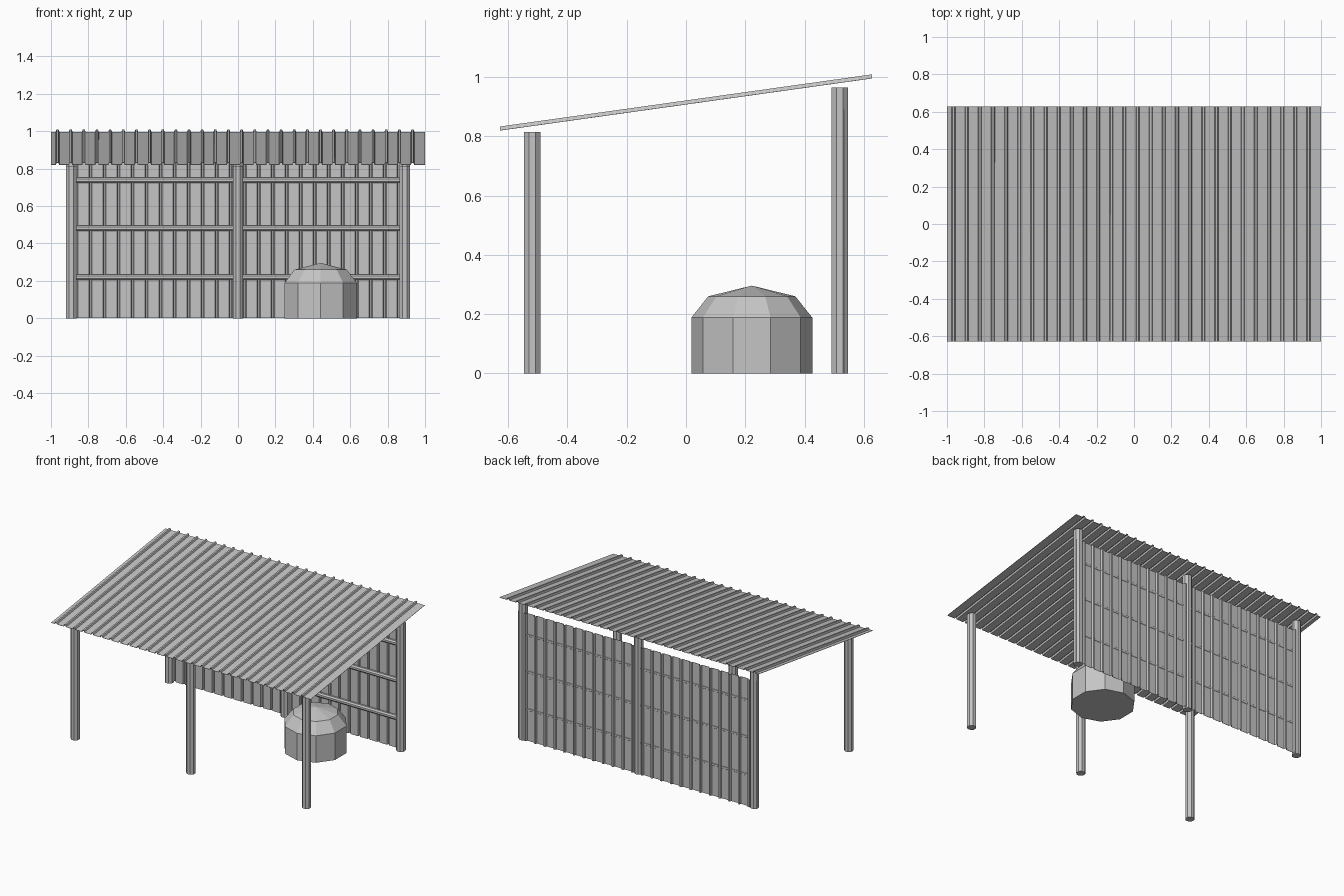
import bpy
import bmesh
import math
from mathutils import Matrix

cube = bpy.data.objects.get("Cube")
if cube:
    bpy.data.objects.remove(cube, do_unlink=True)

GREY = (0.56, 0.56, 0.56, 1)
grey = bpy.data.materials.new("plain grey")
grey.use_nodes = True
grey.diffuse_color = GREY
grey.node_tree.nodes["Principled BSDF"].inputs["Base Color"].default_value = GREY


def finish(name, bm):
    bmesh.ops.recalc_face_normals(bm, faces=bm.faces)
    mesh = bpy.data.meshes.new(name)
    bm.to_mesh(mesh)
    bm.free()
    mesh.materials.append(grey)
    obj = bpy.data.objects.new(name, mesh)
    bpy.context.collection.objects.link(obj)
    return obj


def rod(name, radius, length, matrix, sides=8):
    """Faceted cylinder centred on the matrix, flat sides facing the axes."""
    bm = bmesh.new()
    spin = Matrix.Rotation(math.pi / sides, 4, 'Z')
    bmesh.ops.create_cone(bm, cap_ends=True, segments=sides, radius1=radius,
                          radius2=radius, depth=length, matrix=matrix @ spin)
    return finish(name, bm)


def ribbed_sheet(name, x0, x1, first, pitch, height, start, end, out):
    """Sheet with raised ribs; start and end are (y, z), out is the rib direction."""
    line = [(x0, 0)]
    x = first
    while x + 0.01 < x1:
        line += [(x - 0.009, 0), (x - 0.005, height), (x + 0.005, height), (x + 0.009, 0)]
        x += pitch
    line.append((x1, 0))
    bm = bmesh.new()
    rows = [[bm.verts.new((px, y + out[0] * h, z + out[1] * h)) for px, h in line]
            for y, z in (start, end)]
    for i in range(len(line) - 1):
        bm.faces.new((rows[0][i], rows[0][i + 1], rows[1][i + 1], rows[1][i]))
    obj = finish(name, bm)
    thick = obj.modifiers.new("thickness", 'SOLIDIFY')
    thick.thickness = 0.002
    thick.offset = 0
    return obj


# Posts: a short front row and a tall back row
POST_Y = 0.519
for row, y, top in (("front", -POST_Y, 0.815), ("back", POST_Y, 0.965)):
    for side, x in (("right", -0.892), ("middle", 0), ("left", 0.892)):
        rod(f"{row}_{side}_post", 0.03, top, Matrix.Translation((x, y, top / 2)))

# Horizontal rails of the back wall
for name, z in (("lower", 0.22), ("middle", 0.482), ("upper", 0.738)):
    place = Matrix.Translation((0, POST_Y, z)) @ Matrix.Rotation(math.pi / 2, 4, 'Y')
    rod(f"{name}_rail", 0.0165, 1.78, place)

# Sloping roof and upright back wall
ribbed_sheet("roof", -1, 1, -0.965, 0.0703, 0.012,
             (-0.628, 0.82), (0.628, 0.996), (0, 1))
ribbed_sheet("back_wall", -0.92, 0.92, -0.863, 0.0749, 0.013,
             (0.532, 0.002), (0.532, 0.89), (1, 0))

# Ten-sided barrel with a shouldered, pointed top
bm = bmesh.new()
SIDES = 10
rings = []
for radius, z in ((0.204, 0), (0.204, 0.188), (0.147, 0.26)):
    ring = []
    for i in range(SIDES):
        a = math.tau * i / SIDES
        ring.append(bm.verts.new((0.442 + radius * math.sin(a),
                                  0.222 + radius * math.cos(a), z)))
    rings.append(ring)
tip = bm.verts.new((0.442, 0.222, 0.296))
bm.faces.new(rings[0])
for i in range(SIDES):
    j = (i + 1) % SIDES
    for low, high in zip(rings, rings[1:]):
        bm.faces.new((low[i], low[j], high[j], high[i]))
    bm.faces.new((rings[-1][i], rings[-1][j], tip))
finish("barrel", bm)
